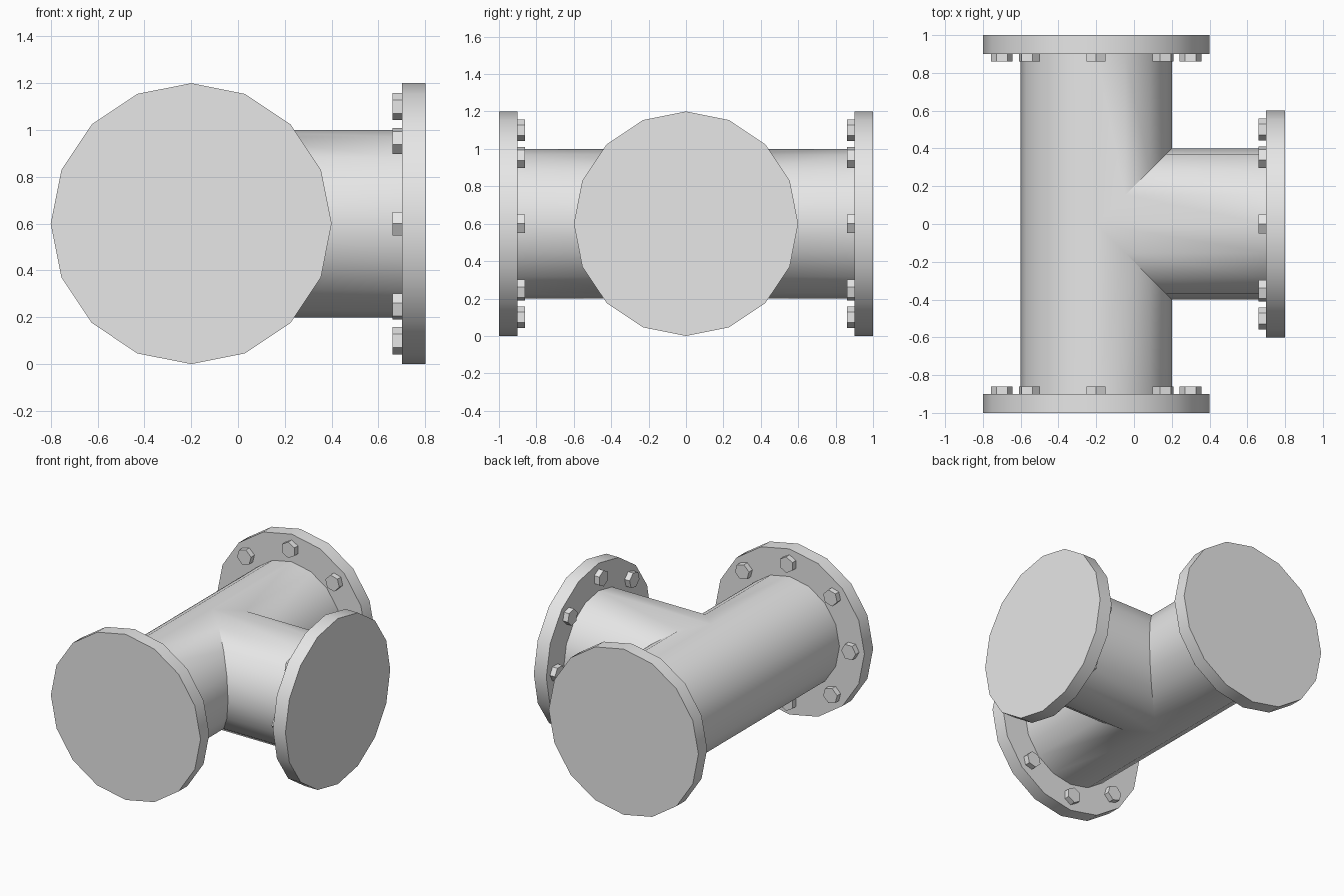
import bpy
import bmesh
from math import cos, sin, pi, radians
from mathutils import Matrix, Vector

cube = bpy.data.objects.get("Cube")
if cube:
    bpy.data.objects.remove(cube, do_unlink=True)

SIDES = 16
PIPE_R, FLANGE_R = 0.4, 0.6
FLANGE_IN, FLANGE_OUT = 0.9, 1.0
BOLTS, BOLT_RING, BOLT_R, BOLT_H = 8, 0.5, 0.058, 0.04
CENTRE = Vector((-0.2, 0, 0.6))

steel = bpy.data.materials.new("light_grey_steel")
steel.use_nodes = True
steel.diffuse_color = (0.8, 0.8, 0.8, 1)
steel.node_tree.nodes["Principled BSDF"].inputs["Base Color"].default_value = (0.8, 0.8, 0.8, 1)


def ring(n, r):
    return [(r * cos(2 * pi * i / n), r * sin(2 * pi * i / n)) for i in range(n)]


def bridge(bm, a, b):
    n = len(a)
    for i in range(n):
        j = (i + 1) % n
        bm.faces.new((a[i], a[j], b[j], b[i]))


def prism(bm, n, r, z0, z1, matrix):
    """Closed prism along local z, with its first corner on local x."""
    low = [bm.verts.new(matrix @ Vector((x, y, z0))) for x, y in ring(n, r)]
    high = [bm.verts.new(matrix @ Vector((x, y, z1))) for x, y in ring(n, r)]
    bridge(bm, low, high)
    bm.faces.new(low[::-1])
    bm.faces.new(high)


def finish(name, bm):
    bmesh.ops.recalc_face_normals(bm, faces=bm.faces)
    mesh = bpy.data.meshes.new(name)
    bm.to_mesh(mesh)
    bm.free()
    mesh.materials.append(steel)
    obj = bpy.data.objects.new(name, mesh)
    obj.location = CENTRE
    bpy.context.collection.objects.link(obj)
    bpy.ops.object.select_all(action='DESELECT')
    obj.select_set(True)
    bpy.context.view_layer.objects.active = obj
    bpy.ops.object.shade_smooth_by_angle(angle=radians(30))


# Pipe tee: three arms mitred together where the equal pipes meet
bm = bmesh.new()
profile = ring(SIDES, PIPE_R)
for side in (-1, 1):
    inner = [bm.verts.new((x, side * max(x, 0), z)) for x, z in profile]
    outer = [bm.verts.new((x, side * FLANGE_IN, z)) for x, z in profile]
    bridge(bm, inner, outer)
inner = [bm.verts.new((abs(y), y, z)) for y, z in profile]
outer = [bm.verts.new((FLANGE_IN, y, z)) for y, z in profile]
bridge(bm, inner, outer)
bmesh.ops.remove_doubles(bm, verts=bm.verts, dist=0.0001)
finish("pipe_tee", bm)

# Flange and ring of hex bolts at each pipe end
ends = {
    "front": Matrix.Rotation(pi / 2, 4, 'X'),
    "back": Matrix.Rotation(-pi / 2, 4, 'X'),
    "left": Matrix.Rotation(pi / 2, 4, 'Y'),
}
for name, turn in ends.items():
    bm = bmesh.new()
    prism(bm, SIDES, FLANGE_R, FLANGE_IN, FLANGE_OUT, turn)
    finish(name + "_flange", bm)

    bm = bmesh.new()
    for i in range(BOLTS):
        spin = Matrix.Rotation(2 * pi * i / BOLTS, 4, 'Z')
        place = turn @ spin @ Matrix.Translation((BOLT_RING, 0, 0))
        prism(bm, 6, BOLT_R, FLANGE_IN - BOLT_H, FLANGE_IN, place)
    finish(name + "_bolts", bm)
